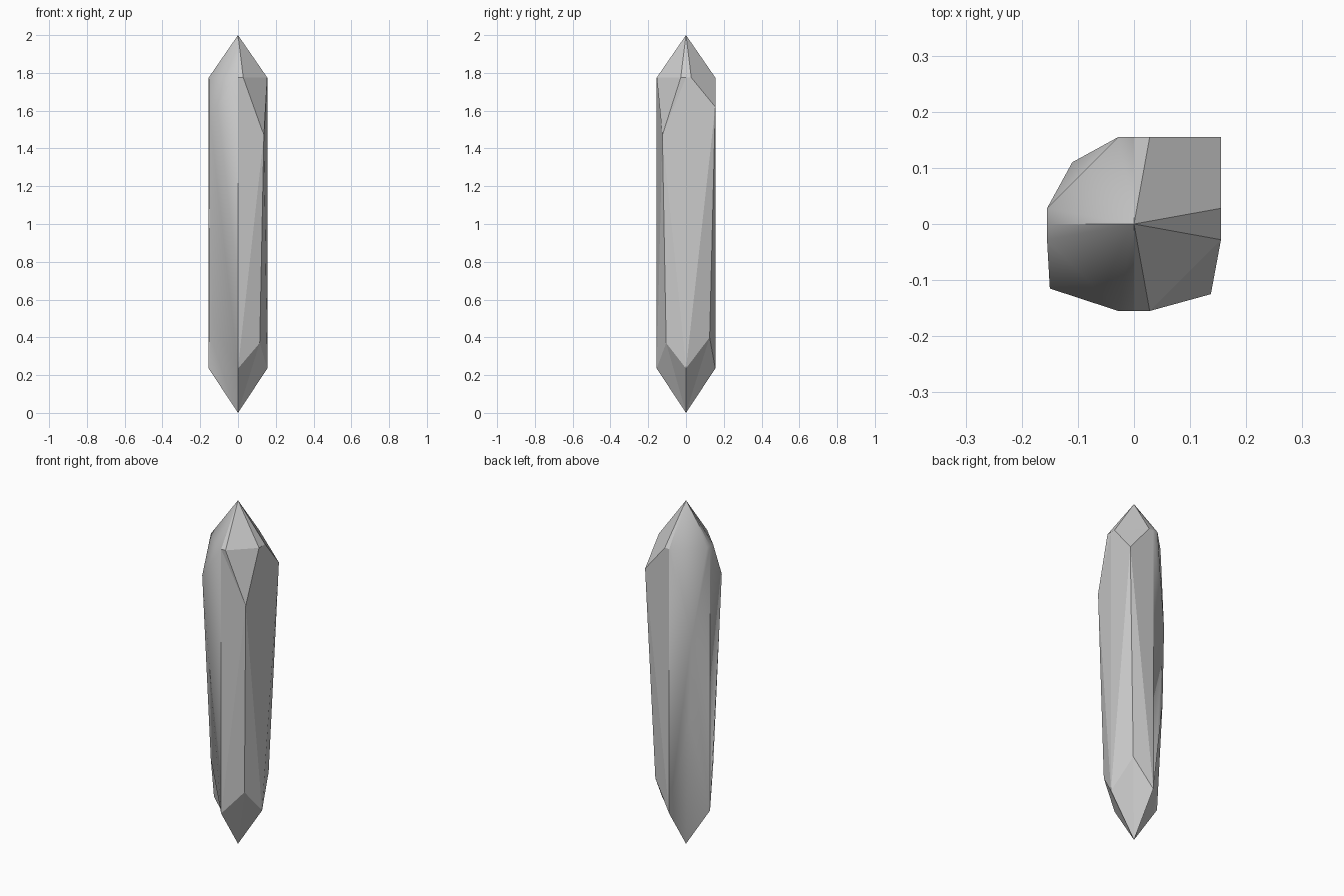
import bpy, bmesh

if "Cube" in bpy.data.objects:
    bpy.data.objects.remove(bpy.data.objects["Cube"])

R, B = 0.155, 0.028            # half width, half width of the top bevel
Z_LOW, Z_HIGH, TOP = 0.235, 1.775, 2.0

# Each quadrant: signs, upper corner, lower corner, smooth shaded, hard shoulder
quadrants = [
    (1, -1, (0.137, 0.125, 1.47), (0.115, 0.105, 0.37), False, True),
    (1, 1, (0.155, 0.155, 1.62), (0.110, 0.125, 0.40), False, True),
    (-1, 1, (0.110, 0.110, 1.25), (0.100, 0.110, 0.80), True, True),
    (-1, -1, (0.150, 0.115, 1.567), (0.137, 0.055, 0.48), True, False),
]

bm = bmesh.new()
points = {}


def vert(p):
    """Shared vertex at a position."""
    key = tuple(round(c, 4) + 0.0 for c in p)
    if key not in points:
        points[key] = bm.verts.new(key)
    return points[key]


owner = {}
for i, (sx, sy, up, low, smooth, hard) in enumerate(quadrants):
    def v(x, y, z):
        return vert((sx * x, sy * y, z))

    tip, foot = v(0, 0, TOP), v(0, 0, 0)
    corner_up, corner_low = v(*up), v(*low)
    ax, bx, lx = v(R, 0, Z_HIGH), v(R, B, Z_HIGH), v(R, 0, Z_LOW)
    ay, by, ly = v(0, R, Z_HIGH), v(B, R, Z_HIGH), v(0, R, Z_LOW)
    facets = [
        # pointed tip
        (tip, ax, bx), (tip, bx, by), (tip, by, ay),
        # shoulder below the tip
        (bx, corner_up, by),
        # long sides
        (ax, lx, corner_up), (ax, corner_up, bx), (lx, corner_low, corner_up),
        (ay, corner_up, ly), (ay, by, corner_up), (ly, corner_up, corner_low),
        # pointed foot
        (foot, corner_low, lx), (foot, ly, corner_low),
    ]
    for f in facets:
        face = bm.faces.new(f)
        face.smooth = smooth
        owner[face] = i
    if hard:
        bm.edges.get((bx, by)).smooth = False

bmesh.ops.recalc_face_normals(bm, faces=bm.faces)

# Hard edges where the quadrants meet
for e in bm.edges:
    if len({owner[f] for f in e.link_faces}) > 1:
        e.smooth = False

mesh = bpy.data.meshes.new("crystal_shard")
bm.to_mesh(mesh)
bm.free()
shard = bpy.data.objects.new("crystal_shard", mesh)
bpy.context.collection.objects.link(shard)
